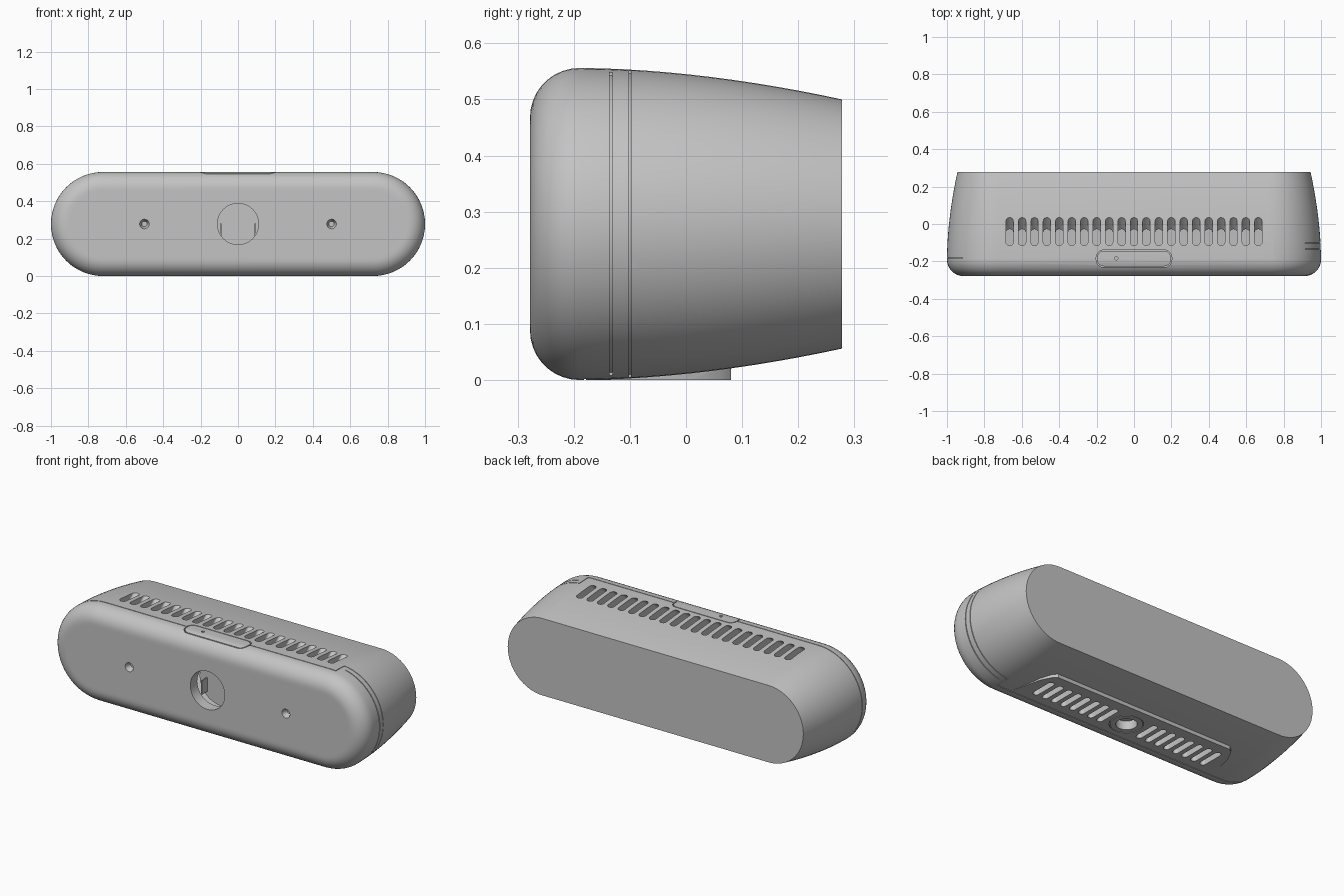
import bpy, bmesh, math

if "Cube" in bpy.data.objects:
    bpy.data.objects.remove(bpy.data.objects["Cube"])

MID = 0.278      # height of the centre line
HALF = 0.722     # half length of the straight part

grey = bpy.data.materials.new("satin grey")
grey.use_nodes = True
grey.diffuse_color = (0.55, 0.55, 0.55, 1)
grey.node_tree.nodes["Principled BSDF"].inputs["Base Color"].default_value = (0.55, 0.55, 0.55, 1)


def outline(hx, hy, rad, n=8):
    """Rounded rectangle as 2D points."""
    pts = []
    for q, (sx, sy) in enumerate([(1, 1), (-1, 1), (-1, -1), (1, -1)]):
        for i in range(n + 1):
            a = math.pi / 2 * (q + i / n)
            p = (sx * (hx - rad) + rad * math.cos(a), sy * (hy - rad) + rad * math.sin(a))
            if not pts or min(math.dist(p, pts[-1]), math.dist(p, pts[0])) > 1e-5:
                pts.append(p)
    return pts


def loft(name, rings):
    """Skin a list of equal rings and cap both ends."""
    bm = bmesh.new()
    loops = [[bm.verts.new(p) for p in ring] for ring in rings]
    n = len(loops[0])
    for a, b in zip(loops, loops[1:]):
        for i in range(n):
            j = (i + 1) % n
            bm.faces.new((a[i], a[j], b[j], b[i]))
    bm.faces.new(loops[0])
    bm.faces.new(loops[-1])
    bmesh.ops.recalc_face_normals(bm, faces=bm.faces)
    mesh = bpy.data.meshes.new(name)
    bm.to_mesh(mesh)
    bm.free()
    ob = bpy.data.objects.new(name, mesh)
    mesh.materials.append(grey)
    bpy.context.collection.objects.link(ob)
    return ob


def combine(ob, other, op="DIFFERENCE"):
    """Apply a boolean and discard the second object."""
    mod = ob.modifiers.new("cut", "BOOLEAN")
    mod.object, mod.operation, mod.solver = other, op, "EXACT"
    bpy.context.view_layer.objects.active = ob
    bpy.ops.object.modifier_apply(modifier=mod.name)
    bpy.data.objects.remove(other)


def upright(pts, x, y, z0, z1, shear=0.0):
    """Prism standing along z, optionally leaning in y."""
    return loft("cutter", [[(x + u, y + v + s, z) for u, v in pts]
                           for z, s in ((z0, 0), (z1, shear))])


def along_y(name, y0, r0, y1, r1, x=0.0):
    """Round prism or cone along y at mid height."""
    return loft(name, [[(x + u, y, MID + v) for u, v in outline(r, r, r, 12)]
                       for y, r in ((y0, r0), (y1, r1))])


def box(name, x0, x1, y0, y1, z0, z1):
    return loft(name, [[(x0, y0, z), (x1, y0, z), (x1, y1, z), (x0, y1, z)] for z in (z0, z1)])


def stadium(y, r):
    return [(u, y, MID + v) for u, v in outline(HALF + r, r, r, 16)]


def radius(y):
    """Gentle taper toward the back."""
    return 0.278 - 0.056 * (max(0, y + 0.19) / 0.468) ** 1.81


# Body: rounded front edge, curved taper, flat back
R = 0.088
rings = [stadium(-0.278, 0.175)]
for i in range(10):
    a = math.pi / 2 * i / 9
    rings.append(stadium(-0.19 - R * math.cos(a), 0.19 + R * math.sin(a)))
for i in range(1, 13):
    y = -0.19 + 0.468 * i / 12
    rings.append(stadium(y, radius(y)))
body = loft("body", rings)

# Foot pad under the body
pad = [(-0.66, -0.17), (0.66, -0.17), (0.62, 0.0), (0.59, 0.06), (0.565, 0.08),
       (-0.565, 0.08), (-0.59, 0.06), (-0.62, 0.0)]
combine(body, upright(pad, 0, 0, 0, 0.05), "UNION")

# Hollow inside
combine(body, loft("cutter", [stadium(-0.215, 0.19)] +
                   [stadium(y, radius(y) - 0.06) for y in (-0.17, -0.05, 0.05, 0.15, 0.24)]))


# Panel seams around the shell
def seam(y0, y1, x0, x1):
    band = loft("cutter", [stadium(y, 0.3) for y in (y0, y1)])
    e = 0.01
    core = [stadium(y, radius(y) - 0.006) for y in (y0 - e, y0, y1, y1 + e)]
    combine(band, loft("cutter", core))
    combine(band, box("cutter", x0, x1, -0.5, 0.5, -0.5, 1), "INTERSECT")
    combine(band, upright(outline(0.2, 0.045, 0.04), 0, -0.185, 0.4, 1))
    combine(body, band)


seam(-0.182, -0.178, -2, 0.752)
seam(-0.102, -0.098, 0.748, 2)
seam(-0.136, -0.131, 0.78, 2)
seam(-0.181, -0.099, 0.748, 0.752)

# Button outline and pinhole on the top
ring = upright(outline(0.202, 0.046, 0.04), 0, -0.185, 0.535, 0.6)
combine(ring, upright(outline(0.197, 0.041, 0.036), 0, -0.185, 0.5, 0.7))
combine(body, ring)
combine(body, upright(outline(0.009, 0.009, 0.009, 3), -0.095, -0.183, 0.53, 0.6))

# Leaning vent slots on the top
for k in range(-10, 11):
    combine(body, upright(outline(0.02, 0.082, 0.02, 5), k * 0.0665, -0.141, 0.46, 0.6, 0.161))

# Vent slots and threaded mount hole underneath
for side in (-1, 1):
    for k in range(8):
        combine(body, upright(outline(0.017, 0.075, 0.017, 5), side * (0.13 + 0.06 * k),
                              -0.055, -0.05, 0.045))
ring = upright(outline(0.088, 0.088, 0.088), 0, -0.06, -0.05, 0.006)
combine(ring, upright(outline(0.084, 0.084, 0.084), 0, -0.06, -0.1, 0.1))
combine(body, ring)
combine(body, upright(outline(0.055, 0.055, 0.055), 0, -0.06, -0.05, 0.05))

# Lens opening and two countersunk holes in the front
combine(body, along_y("cutter", -0.4, 0.11, -0.15, 0.11))
for x in (-0.5, 0.5):
    combine(body, along_y("cutter", -0.29, 0.03, -0.245, 0.014, x))

# Lens backing with two guide ribs
backing = along_y("lens_backing", -0.15, 0.14, -0.13, 0.14)
for name, x in (("guide_rib_right", -0.092), ("guide_rib_left", 0.092)):
    box(name, x - 0.003, x + 0.003, -0.2, -0.14, 0.2, 0.28)

# Smooth shading with sharp creases
for ob in (body, backing):
    bpy.ops.object.select_all(action="DESELECT")
    ob.select_set(True)
    bpy.context.view_layer.objects.active = ob
    bpy.ops.object.shade_smooth_by_angle(angle=math.radians(30))
